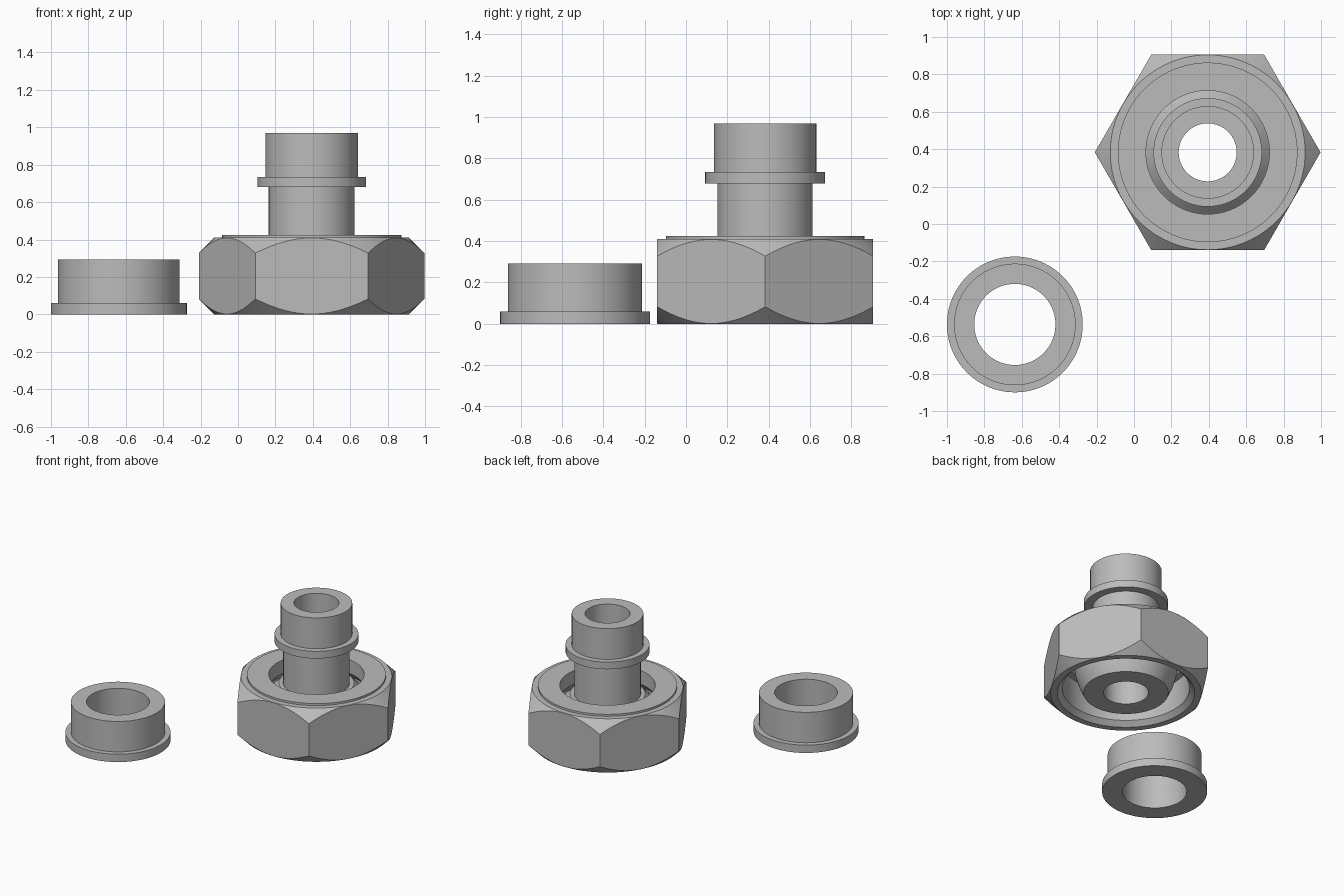
import bpy, bmesh, math

if "Cube" in bpy.data.objects:
    bpy.data.objects.remove(bpy.data.objects["Cube"])

steel = bpy.data.materials.new("steel_grey")
steel.diffuse_color = (0.5, 0.5, 0.5, 1)
steel.use_nodes = True
steel.node_tree.nodes["Principled BSDF"].inputs["Base Color"].default_value = steel.diffuse_color


def lathe(name, profile, centre, segments=96):
    """Spin a closed (radius, height) profile around a vertical axis."""
    bm = bmesh.new()
    rings = []
    for i in range(segments):
        a = 2 * math.pi * i / segments
        rings.append([bm.verts.new((r * math.cos(a), r * math.sin(a), z)) for r, z in profile])
    n = len(profile)
    for i in range(segments):
        p, q = rings[i], rings[(i + 1) % segments]
        for j in range(n):
            k = (j + 1) % n
            if profile[j][0] == 0 and profile[k][0] == 0:
                continue  # nothing to spin along the axis
            bm.faces.new((p[j], q[j], q[k], p[k]))
    bmesh.ops.remove_doubles(bm, verts=bm.verts, dist=1e-5)
    bmesh.ops.dissolve_degenerate(bm, edges=bm.edges, dist=1e-6)
    bmesh.ops.recalc_face_normals(bm, faces=bm.faces)
    mesh = bpy.data.meshes.new(name)
    bm.to_mesh(mesh)
    bm.free()
    mesh.materials.append(steel)
    obj = bpy.data.objects.new(name, mesh)
    obj.location = (centre[0], centre[1], 0)
    bpy.context.collection.objects.link(obj)
    return obj


def select(obj):
    bpy.ops.object.select_all(action='DESELECT')
    obj.select_set(True)
    bpy.context.view_layer.objects.active = obj


def smooth(obj):
    select(obj)
    bpy.ops.object.shade_smooth_by_angle(angle=math.radians(22))


FITTING = (0.394, 0.383)
RING = (-0.637, -0.537)

# Loose flanged ring
smooth(lathe("flanged_ring", [
    (0.222, 0), (0.363, 0), (0.363, 0.06), (0.325, 0.06),
    (0.325, 0.292), (0.217, 0.292)], RING))

# Hollow stem: tapered nose, shoulder, shaft, flange and spigot
smooth(lathe("stem", [
    (0.155, 0.002), (0.293, 0.002), (0.325, 0.07), (0.347, 0.14), (0.358, 0.21),
    (0.358, 0.26), (0.26, 0.36), (0.23, 0.36), (0.23, 0.68), (0.29, 0.68),
    (0.29, 0.735), (0.2475, 0.735), (0.2475, 0.97), (0.155, 0.97)], FITTING))

# Nut: turned body with chamfers and stepped bore, trimmed to a hexagon
nut = lathe("hex_nut", [
    (0.475, 0), (0.521, 0), (0.64, 0.119), (0.64, 0.291), (0.521, 0.41),
    (0.48, 0.41), (0.48, 0.425), (0.33, 0.425), (0.33, 0.32),
    (0.40, 0.25), (0.44, 0.25), (0.44, 0.035)], FITTING)
hexagon = lathe("hexagon_cutter", [(0, -0.1), (0.6035, -0.1), (0.6035, 0.6), (0, 0.6)], FITTING, 6)
hexagon.hide_render = True
hexagon.hide_viewport = False
trim = nut.modifiers.new("hexagon", 'BOOLEAN')
trim.operation = 'INTERSECT'
trim.solver = 'EXACT'
trim.object = hexagon
select(nut)
bpy.ops.object.modifier_apply(modifier=trim.name)
bpy.data.objects.remove(hexagon)
smooth(nut)
